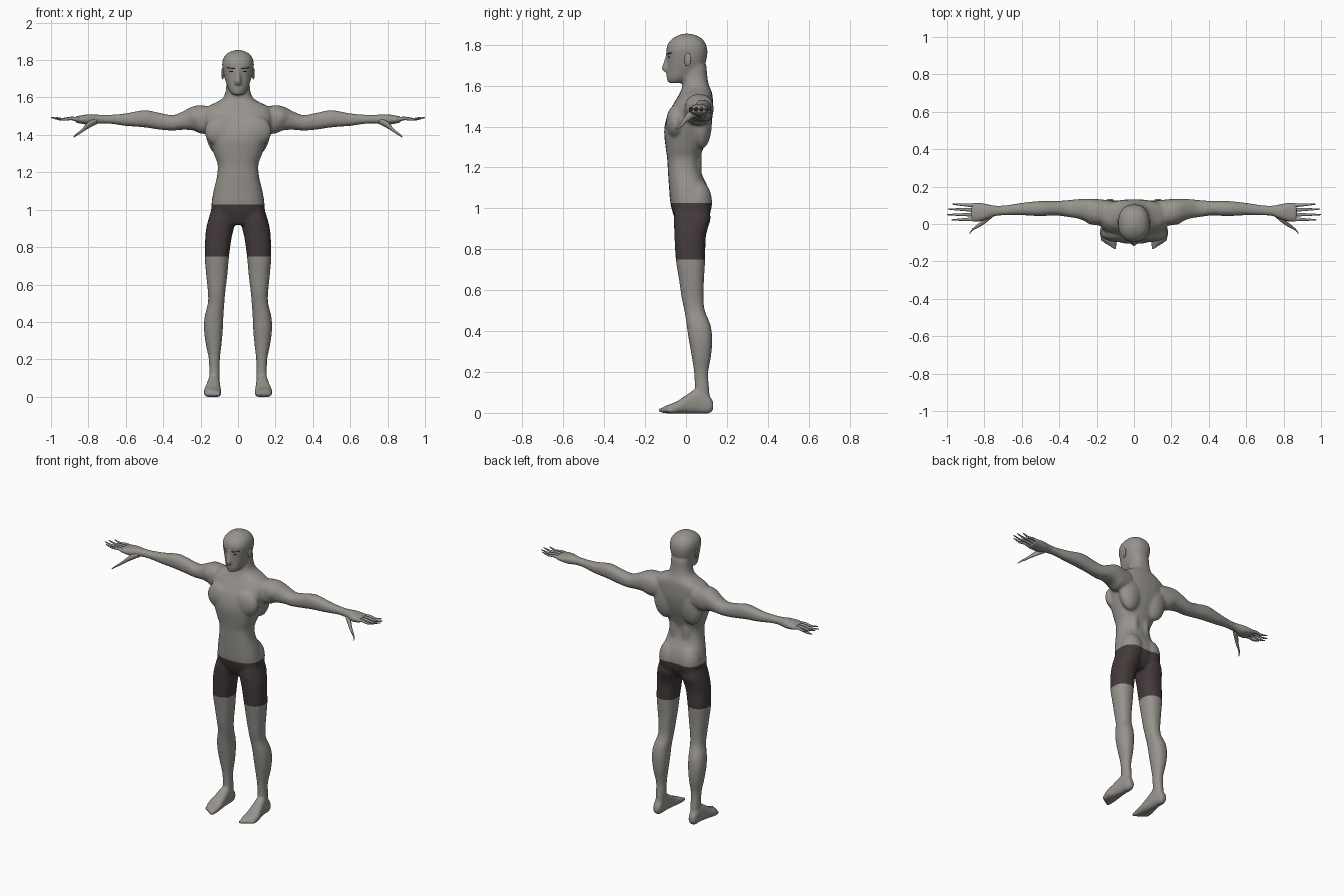
import bpy
import bmesh
from math import cos, sin, pi, copysign
from mathutils import Matrix

cube = bpy.data.objects.get("Cube")
if cube:
    bpy.data.objects.remove(cube, do_unlink=True)


def material(name, color):
    mat = bpy.data.materials.new(name)
    mat.use_nodes = True
    mat.diffuse_color = (*color, 1)
    mat.node_tree.nodes["Principled BSDF"].inputs["Base Color"].default_value = (*color, 1)
    return mat


SKIN = material("grey skin", (0.31, 0.295, 0.27))
SHORTS = material("dark shorts", (0.058, 0.043, 0.043))
DARK = material("dark brow", (0.02, 0.018, 0.018))

# Axis orders for lofts: direction of travel, then the two section axes
ALONG_X, ALONG_Y, ALONG_Z = (0, 2, 1), (1, 0, 2), (2, 0, 1)


def smooth_rows(rows, steps=4):
    """Catmull-Rom interpolation between section rows."""
    padded = [rows[0], *rows, rows[-1]]
    result = []
    for p, a, b, n in zip(padded, padded[1:], padded[2:], padded[3:]):
        for k in range(steps):
            t = k / steps
            result.append([
                0.5 * (2 * v + (w - u) * t + (2 * u - 5 * v + 4 * w - x) * t ** 2
                       + (3 * v - u - 3 * w + x) * t ** 3)
                for u, v, w, x in zip(p, a, b, n)])
    return result + [list(rows[-1])]


def loft(bm, axes, rows, side=1, power=2.3, count=24):
    """Skin rounded sections; a row is (position, low, high, low, high)."""
    rings = []
    for pos, a0, a1, b0, b1 in smooth_rows(rows):
        ring = []
        for i in range(count):
            angle = 2 * pi * i / count
            u, v = (copysign(abs(f) ** (2 / power), f) for f in (cos(angle), sin(angle)))
            co = [0, 0, 0]
            co[axes[0]] = pos
            co[axes[1]] = (a0 + a1) / 2 + u * (a1 - a0) / 2
            co[axes[2]] = (b0 + b1) / 2 + v * (b1 - b0) / 2
            co[0] *= side
            ring.append(bm.verts.new(co))
        rings.append(ring)
    for low, high in zip(rings, rings[1:]):
        for i in range(count):
            j = (i + 1) % count
            bm.faces.new((low[i], low[j], high[j], high[i]))
    bm.faces.new(rings[0])
    bm.faces.new(rings[-1])


def ball(bm, loc, scale, side=1, turn=0, tilt=0):
    matrix = (Matrix.Translation((loc[0] * side, loc[1], loc[2]))
              @ Matrix.Rotation(turn * side, 4, 'Z') @ Matrix.Rotation(-tilt * side, 4, 'Y')
              @ Matrix.Diagonal((*scale, 1)))
    bmesh.ops.create_uvsphere(bm, u_segments=20, v_segments=12, radius=1, matrix=matrix)


def finish(name, bm, mat):
    bmesh.ops.recalc_face_normals(bm, faces=bm.faces[:])
    mesh = bpy.data.meshes.new(name)
    bm.to_mesh(mesh)
    bm.free()
    mesh.materials.append(mat)
    mesh.shade_smooth()
    obj = bpy.data.objects.new(name, mesh)
    bpy.context.collection.objects.link(obj)
    return obj


# Torso and neck: height, half width, front, back
TORSO = [(.92, .08, -.04, .08), (.97, .14, -.062, .11), (1.03, .141, -.077, .12),
         (1.10, .131, -.083, .108), (1.17, .114, -.088, .077), (1.24, .109, -.092, .07),
         (1.30, .13, -.1, .087), (1.38, .158, -.107, .115), (1.45, .178, -.093, .13),
         (1.51, .188, -.062, .132), (1.55, .165, -.038, .13), (1.575, .115, -.025, .124),
         (1.60, .079, -.017, .113), (1.64, .065, -.016, .105), (1.70, .062, -.012, .1)]

# Head: height, half width, front, back
HEAD = [(1.612, .028, -.08, -.03), (1.635, .046, -.09, .02), (1.67, .061, -.091, .07),
        (1.71, .074, -.09, .095), (1.75, .082, -.093, .104), (1.78, .085, -.096, .104),
        (1.81, .078, -.085, .094), (1.837, .056, -.056, .069), (1.854, .016, -.017, .024)]

# Nose: height, half width, front, back
NOSE = [(1.76, .009, -.098, -.07), (1.72, .012, -.108, -.07),
        (1.685, .018, -.12, -.07), (1.667, .017, -.108, -.07)]

# Leg: height, inner, outer, front, back
LEG = [(1.02, .03, .135, -.05, .11), (.95, .014, .158, -.06, .12), (.9, .022, .17, -.058, .106),
       (.85, .034, .175, -.056, .096), (.75, .048, .178, -.05, .094),
       (.65, .057, .17, -.034, .088), (.56, .068, .161, -.021, .086),
       (.5, .073, .161, -.008, .092), (.43, .078, .178, .003, .12),
       (.36, .081, .182, .013, .128), (.28, .088, .172, .027, .123),
       (.2, .097, .156, .039, .109), (.12, .098, .154, .043, .113), (.04, .1, .155, .04, .12)]

# Foot: depth, inner, outer, sole, top
FOOT = [(.133, .11, .147, .015, .055), (.112, .102, .156, -.003, .085),
        (.06, .097, .161, -.003, .12), (0, .093, .173, -.003, .086),
        (-.045, .089, .184, -.003, .056), (-.08, .089, .172, -.003, .042),
        (-.105, .092, .142, -.002, .032), (-.116, .097, .118, .002, .025)]

# Arm and palm: reach, bottom, top, front, back
ARM = [(.12, 1.42, 1.545, 0, .125), (.19, 1.405, 1.558, -.008, .133),
       (.24, 1.424, 1.553, .007, .135), (.3, 1.427, 1.523, .029, .133),
       (.35, 1.423, 1.506, .037, .128), (.42, 1.428, 1.518, .046, .123),
       (.5, 1.44, 1.532, .042, .123), (.6, 1.448, 1.515, .047, .113),
       (.68, 1.459, 1.508, .047, .101), (.74, 1.46, 1.508, .042, .098),
       (.79, 1.453, 1.511, .023, .108), (.83, 1.458, 1.506, .012, .114),
       (.87, 1.466, 1.499, .013, .113)]

# Muscles on each side: centre, size
MUSCLES = [((.085, -.05, 1.42), (.095, .047, .085)),    # chest
           ((.068, .055, 1.03), (.074, .073, .11)),     # buttock
           ((.095, .075, 1.42), (.078, .052, .13)),     # shoulder blade
           ((.04, .038, 1.22), (.036, .039, .2)),       # lower back
           ((.215, .062, 1.493), (.065, .068, .06))]    # shoulder


def symmetric(rows):
    return [(z, -w, w, front, back) for z, w, front, back in rows]


# Body: overlapping lofts and muscles fused into one skin
bm = bmesh.new()
loft(bm, ALONG_Z, symmetric(TORSO), power=2.4)
loft(bm, ALONG_Z, symmetric(HEAD))
loft(bm, ALONG_Z, symmetric(NOSE), power=2)
ball(bm, (0, -.086, 1.649), (.024, .013, .01))
ball(bm, (0, -.078, 1.627), (.022, .015, .015))
for side in (1, -1):
    loft(bm, ALONG_Z, LEG, side)
    loft(bm, ALONG_Y, FOOT, side, power=2.6)
    loft(bm, ALONG_X, ARM, side)
    for loc, scale in MUSCLES:
        ball(bm, loc, scale, side)
    for toe in range(5):
        ball(bm, (.102 + .017 * toe, -.114 + .011 * toe, .013), (.01, .026, .014), side)
body = finish("body", bm, SKIN)

fuse = body.modifiers.new("fuse", 'REMESH')
fuse.mode = 'VOXEL'
fuse.voxel_size = 0.007
relax = body.modifiers.new("relax", 'SMOOTH')
relax.factor = 0.5
relax.iterations = 9
evaluated = body.evaluated_get(bpy.context.evaluated_depsgraph_get())
mesh = bpy.data.meshes.new_from_object(evaluated)
body.modifiers.clear()
body.data = mesh
mesh.materials.clear()
mesh.materials.append(SKIN)
mesh.materials.append(SHORTS)

# Shorts: skin faces between the hem and the waist
HEM, WAIST = 0.75, 1.027
bm = bmesh.new()
bm.from_mesh(mesh)
for height in (HEM, WAIST):
    bmesh.ops.bisect_plane(bm, geom=bm.verts[:] + bm.edges[:] + bm.faces[:],
                           plane_co=(0, 0, height), plane_no=(0, 0, 1))
for face in bm.faces:
    face.material_index = int(HEM < face.calc_center_median().z < WAIST)
bm.to_mesh(mesh)
bm.free()
mesh.shade_smooth()

# Fingers: knuckle depth, tip depth, tip reach
FINGERS = {"index": (.026, .022, .975), "middle": (.05, .05, 1.0),
           "ring": (.075, .08, .995), "little": (.099, .106, .97)}
# Finger bend: share of length, height, radius
BEND = [(0, 1.481, .013), (.3, 1.488, .009), (.65, 1.483, .0065), (1, 1.493, .003)]
# Thumb: reach, height, depth, radius
THUMB = [(.755, 1.475, .055, .018), (.795, 1.455, .022, .018), (.825, 1.431, -.004, .012),
         (.85, 1.41, -.02, .008), (.868, 1.398, -.035, .006), (.88, 1.387, -.053, .003)]

for side, label in ((1, "left"), (-1, "right")):
    for finger, (knuckle, tip, reach) in FINGERS.items():
        rows = []
        for t, z, r in BEND:
            y = knuckle + (tip - knuckle) * t
            rows.append((.85 + (reach - .85) * t, z - r, z + r, y - r, y + r))
        bm = bmesh.new()
        loft(bm, ALONG_X, rows, side, power=2, count=10)
        finish(f"{label}_{finger}_finger", bm, SKIN)
    bm = bmesh.new()
    loft(bm, ALONG_X, [(x, z - r, z + r, y - r, y + r) for x, z, y, r in THUMB],
         side, power=2, count=12)
    finish(f"{label}_thumb", bm, SKIN)

    # Ear, eyebrow and eye
    for part, loc, scale, turn, tilt, mat in (
            ("ear", (.082, .008, 1.728), (.006, .017, .032), -.25, 0, SKIN),
            ("eyebrow", (.038, -.081, 1.757), (.025, .005, .004), .45, .15, DARK),
            ("eye", (.034, -.081, 1.739), (.013, .005, .004), .4, 0, DARK)):
        bm = bmesh.new()
        ball(bm, loc, scale, side, turn, tilt)
        finish(f"{label}_{part}", bm, mat)
